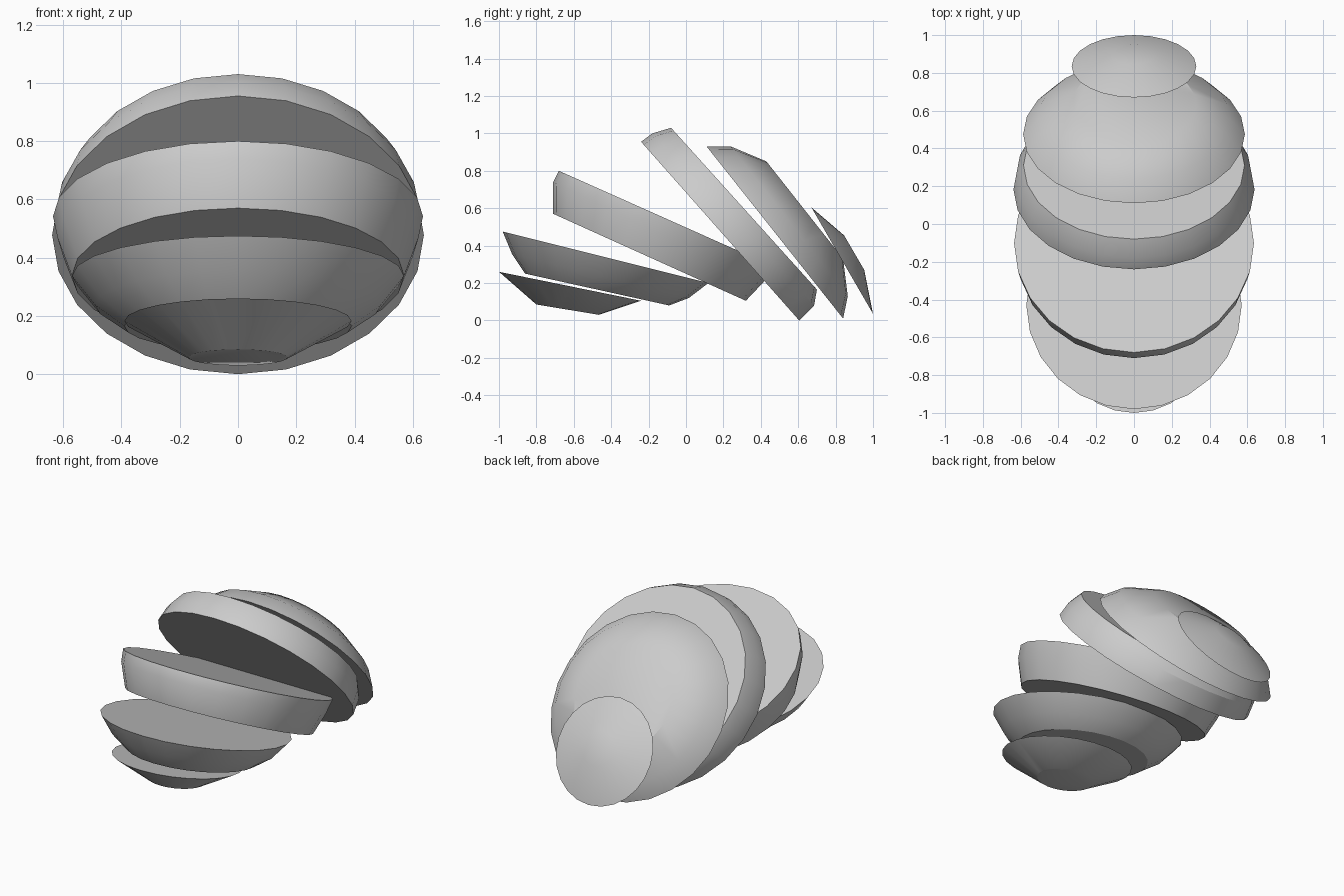
import bpy, bmesh
from math import sin, cos, pi, radians
from mathutils import Vector

if "Cube" in bpy.data.objects:
    bpy.data.objects.remove(bpy.data.objects["Cube"])

SEGMENTS = 24


def build_slice(name, rings):
    """Loft a capped slice through rings; each is the side-view diameter
    (y1, z1, y2, z2) plus the half-width in x."""
    bm = bmesh.new()
    loops = []
    for y1, z1, y2, z2, half in rings:
        a, b = Vector((0, y1, z1)), Vector((0, y2, z2))
        centre, radius = (a + b) / 2, (a - b) / 2
        loops.append([bm.verts.new(centre + radius * cos(t) + Vector((half * sin(t), 0, 0)))
                      for t in (2 * pi * i / SEGMENTS for i in range(SEGMENTS))])
    for lo, hi in zip(loops, loops[1:]):
        for i in range(SEGMENTS):
            j = (i + 1) % SEGMENTS
            bm.faces.new((lo[i], lo[j], hi[j], hi[i]))
    bm.faces.new(loops[0])
    bm.faces.new(loops[-1])
    bmesh.ops.recalc_face_normals(bm, faces=bm.faces)
    mesh = bpy.data.meshes.new(name)
    bm.to_mesh(mesh)
    bm.free()
    obj = bpy.data.objects.new(name, mesh)
    bpy.context.collection.objects.link(obj)
    bpy.ops.object.select_all(action='DESELECT')
    obj.select_set(True)
    bpy.context.view_layer.objects.active = obj
    bpy.ops.object.shade_smooth_by_angle(angle=radians(30))


# Front end slice with a small flat base
build_slice("front_end_slice", [
    (-0.80, 0.085, -0.465, 0.03, 0.17),
    (-1.00, 0.26, -0.24, 0.105, 0.39)])

# Lower bowl-shaped slice
build_slice("front_bowl_slice", [
    (-0.86, 0.25, -0.09, 0.08, 0.39),
    (-0.93, 0.355, 0.015, 0.12, 0.49),
    (-0.98, 0.475, 0.12, 0.20, 0.57)])

# Two thick middle slices
build_slice("front_middle_slice", [
    (-0.71, 0.57, 0.32, 0.105, 0.57),
    (-0.71, 0.74, 0.41, 0.20, 0.62),
    (-0.68, 0.80, 0.475, 0.285, 0.635)])
build_slice("rear_middle_slice", [
    (-0.24, 0.955, 0.605, 0.0, 0.638),
    (-0.18, 1.00, 0.685, 0.08, 0.625),
    (-0.08, 1.03, 0.70, 0.165, 0.585)])

# Rear dome slice
build_slice("rear_dome_slice", [
    (0.11, 0.93, 0.84, 0.01, 0.587),
    (0.24, 0.93, 0.865, 0.13, 0.51),
    (0.43, 0.85, 0.84, 0.33, 0.33)])

# Rear end cap
build_slice("rear_end_slice", [
    (0.67, 0.605, 1.00, 0.035, 0.33),
    (0.845, 0.455, 0.953, 0.27, 0.11)])
